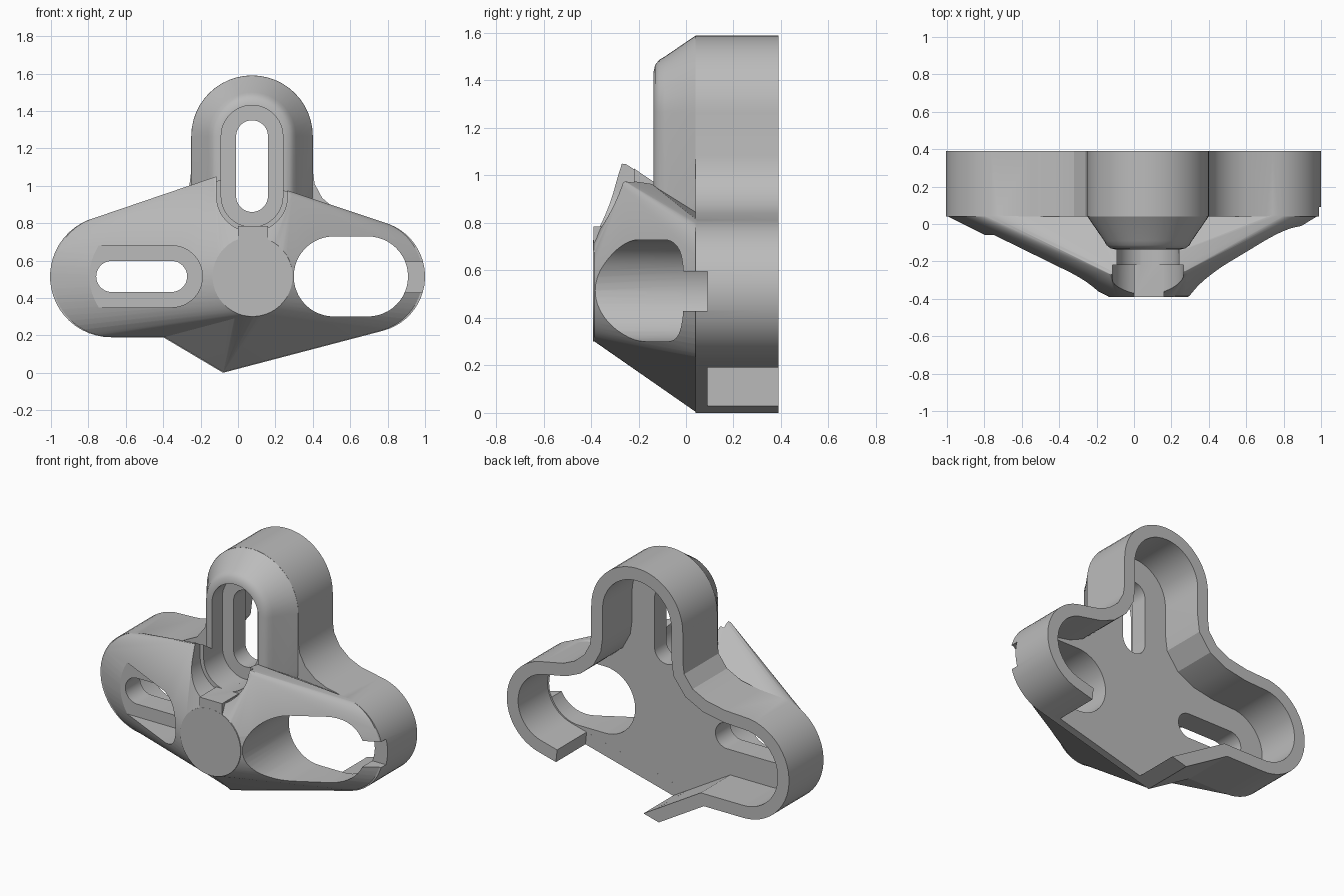
import bpy, bmesh, math
from mathutils import Vector

if "Cube" in bpy.data.objects:
    bpy.data.objects.remove(bpy.data.objects["Cube"], do_unlink=True)

grey = bpy.data.materials.new("plain_grey")
grey.use_nodes = True
grey.diffuse_color = (0.5, 0.5, 0.5, 1)
grey.node_tree.nodes["Principled BSDF"].inputs["Base Color"].default_value = grey.diffuse_color


def arc(cx, cz, r, a0, a1, n=24):
    angles = [math.radians(a0 + (a1 - a0) * i / n) for i in range(n + 1)]
    return [(cx + r * math.cos(a), cz + r * math.sin(a)) for a in angles]


def slot_x(x0, x1, z, r):
    return arc(x0, z, r, 90, 270) + arc(x1, z, r, -90, 90)


def slot_z(x, z0, z1, r):
    return arc(x, z0, r, 180, 360) + arc(x, z1, r, 0, 180)


def finish(name, bm):
    bmesh.ops.recalc_face_normals(bm, faces=bm.faces)
    mesh = bpy.data.meshes.new(name)
    bm.to_mesh(mesh)
    bm.free()
    mesh.materials.append(grey)
    obj = bpy.data.objects.new(name, mesh)
    bpy.context.collection.objects.link(obj)
    return obj


def loft(name, *sections):
    """Solid through matching (x, z) sections, each given with its depth y."""
    bm = bmesh.new()
    rings = [[bm.verts.new((x, y, z)) for x, z in pts] for pts, y in sections]
    for a, b in zip(rings, rings[1:]):
        for i in range(len(a)):
            j = (i + 1) % len(a)
            bm.faces.new((a[i], a[j], b[j], b[i]))
    bm.faces.new(rings[0])
    bm.faces.new(rings[-1])
    return finish(name, bm)


def prism(name, pts, y0, y1):
    return loft(name, (pts, y0), (pts, y1))


def hull(name, *groups):
    bm = bmesh.new()
    for pts, y in groups:
        for x, z in pts:
            bm.verts.new((x, y, z))
    out = bmesh.ops.convex_hull(bm, input=bm.verts)
    junk = {g for g in out["geom_interior"] + out["geom_unused"] if isinstance(g, bmesh.types.BMVert)}
    bmesh.ops.delete(bm, geom=list(junk), context='VERTS')
    return finish(name, bm)


def inset(pts, d):
    """Move a counter-clockwise outline inwards."""
    result = []
    for i, p in enumerate(pts):
        p = Vector(p)
        a = (p - Vector(pts[i - 1])).normalized()
        b = (Vector(pts[(i + 1) % len(pts)]) - p).normalized()
        na, nb = Vector((-a.y, a.x)), Vector((-b.y, b.x))
        result.append(tuple(p + (na + nb) * d / (1 + na.dot(nb))))
    return result


def combine(body, part, operation):
    mod = body.modifiers.new(operation, 'BOOLEAN')
    mod.operation, mod.solver, mod.object = operation, 'EXACT', part
    dg = bpy.context.evaluated_depsgraph_get()
    mesh = bpy.data.meshes.new_from_object(body.evaluated_get(dg))
    body.modifiers.clear()
    body.data = mesh
    bpy.data.objects.remove(part, do_unlink=True)


# Three-lobed outline and the housing wall behind
MID = 0.515
left_lobe = arc(-0.68, MID, 0.325, 98, 270)
right_lobe = arc(0.70, MID, 0.30, -75, 82)
outline = (left_lobe + [(-0.4, 0.19), (-0.08, 0)] + right_lobe
           + [(0.6, 0.84), (0.52, 0.875), (0.45, 0.935), (0.41, 1.01), (0.4, 1.08)]
           + arc(0.075, 1.265, 0.325, 0, 180)
           + [(-0.25, 1.08), (-0.26, 1.0), (-0.32, 0.92), (-0.42, 0.87), (-0.55, 0.845)])
body = prism("bracket_body", outline, 0.04, 0.39)

# Sloping front: two flanks rising to the hub, and the chamfered upper arm
disk = arc(0.078, MID, 0.214, 0, 352, 44)
crest = [(-0.13, 1.045), (-0.08, 1.06), (0.25, 0.98), (0.29, 0.95)]
web = [(0.3, 0.85), (-0.2, 0.85)]
left_flank = hull("left_flank", (left_lobe + web + [(-0.4, 0.19)], 0.045),
                  (disk, -0.388), (crest[:2], -0.27))
right_flank = hull("right_flank", (right_lobe + web + [(-0.4, 0.19), (-0.08, 0)], 0.047),
                   (disk, -0.386), (crest, -0.265))
arm = loft("upper_arm", *[(slot_z(0.075, 0.9, 1.265, r), y) for r, y in
           [(0.324, 0.06), (0.324, 0.04), (0.235, -0.09), (0.222, -0.113), (0.2, -0.13), (0.17, -0.137)]])
for part in (left_flank, right_flank, arm):
    combine(body, part, 'UNION')

# Rear cavity, open along the lower right edge
combine(body, prism("cavity", inset(outline, 0.08), 0.09, 0.6), 'DIFFERENCE')
opening = [(-0.15, 0.135), (0.2, -0.073), (0.66, 0.1), (0.64, 0.3)]
combine(body, prism("edge_opening", opening, 0.0901, 0.61), 'DIFFERENCE')

# Counterbored slots, the large opening and its side notch
cuts = [
    (slot_z(0.075, 0.945, 1.265, 0.165), -1, -0.03),
    (slot_z(0.075, 0.945, 1.265, 0.19), -1, -0.22),
    (slot_z(0.075, 0.945, 1.265, 0.085), -0.9, 0.7),
    (slot_x(-0.75, -0.355, MID, 0.165), -1, -0.06),
    (slot_x(-0.675, -0.355, MID, 0.083), -0.9, 0.7),
    (slot_x(0.512, 0.695, MID, 0.214), -1, 0.7),
    ([(0.8, 0.43), (1.1, 0.43), (1.1, 0.595), (0.8, 0.595)], -1, 0.0899),
]
for pts, y0, y1 in cuts:
    combine(body, prism("cutter", pts, y0, y1), 'DIFFERENCE')

# Round hub with a small key on top
combine(body, prism("hub", disk, -0.391, 0.03), 'UNION')
key = [(0, 0.7), (0.16, 0.7), (0.16, 0.784), (0, 0.784)]
combine(body, prism("hub_key", key, -0.3905, -0.1), 'UNION')

bpy.ops.object.select_all(action='DESELECT')
body.select_set(True)
bpy.context.view_layer.objects.active = body
bpy.ops.object.shade_smooth_by_angle(angle=math.radians(25))
